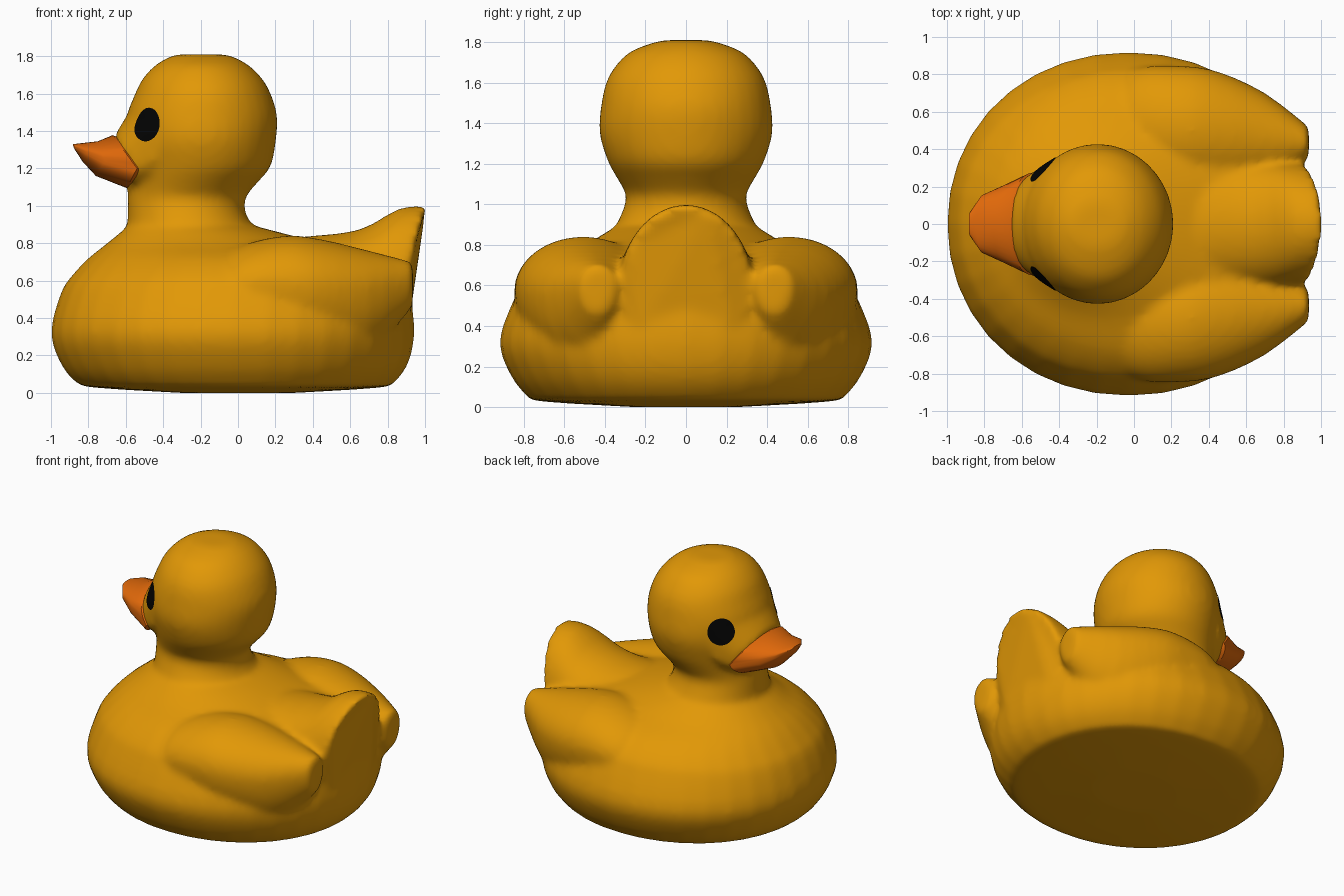
import bpy, bmesh, math
from mathutils import Vector, Matrix

if "Cube" in bpy.data.objects:
    bpy.data.objects.remove(bpy.data.objects["Cube"])

N = 36


def material(name, rgb):
    m = bpy.data.materials.new(name)
    m.diffuse_color = (*rgb, 1)
    m.use_nodes = True
    m.node_tree.nodes["Principled BSDF"].inputs["Base Color"].default_value = m.diffuse_color
    return m


YELLOW = material("warm yellow", (0.76, 0.315, 0.002))
ORANGE = material("beak orange", (0.74, 0.138, 0.003))
BLACK = material("eye black", (0.001, 0.001, 0.001))


def flat_ring(z, x0, x1, hy, power=0.96):
    """Horizontal rounded ring from x0 to x1, half width hy."""
    def p(v):
        return math.copysign(abs(v) ** power, v)
    cx, a = (x0 + x1) / 2, (x1 - x0) / 2
    return [Vector((cx + a * p(math.cos(t)), hy * p(math.sin(t)), z))
            for t in (2 * math.pi * i / N for i in range(N))]


def bent_ring(top, side, bottom, hy, yc=0):
    """Upright ring through top, side and bottom (x, z) points."""
    pts = []
    for i in range(N):
        t = 2 * math.pi * i / N
        s = math.sin(t)
        end = top if s > 0 else bottom
        pts.append(Vector((side[0] + (end[0] - side[0]) * abs(s), yc + hy * math.cos(t),
                           side[1] + (end[1] - side[1]) * abs(s))))
    return pts


def curved(rings, steps=3):
    """Extra rings along a smooth curve through the given ones."""
    out = []
    for k in range(len(rings) - 1):
        a, b, c, d = (rings[min(max(k + o, 0), len(rings) - 1)] for o in (-1, 0, 1, 2))
        for t in (i / steps for i in range(steps)):
            out.append([q + (r - p) * (t / 2) + (2 * p - 5 * q + 4 * r - s) * (t * t / 2)
                        + (3 * q - p - 3 * r + s) * (t ** 3 / 2)
                        for p, q, r, s in zip(a, b, c, d)])
    return out + [rings[-1]]


def loft(bm, rings):
    """Closed skin over a row of rings."""
    vs = [[bm.verts.new(p) for p in r] for r in rings]
    faces = [bm.faces.new(vs[0]), bm.faces.new(vs[-1])]
    for a, b in zip(vs, vs[1:]):
        for i in range(N):
            j = (i + 1) % N
            faces.append(bm.faces.new((a[i], a[j], b[j], b[i])))
    bmesh.ops.recalc_face_normals(bm, faces=faces)


def make(name, bm, mat):
    me = bpy.data.meshes.new(name)
    bm.to_mesh(me)
    bm.free()
    me.materials.append(mat)
    ob = bpy.data.objects.new(name, me)
    bpy.context.collection.objects.link(ob)
    return ob


def activate(ob):
    bpy.ops.object.select_all(action='DESELECT')
    ob.select_set(True)
    bpy.context.view_layer.objects.active = ob


bm = bmesh.new()
# belly and shoulders
loft(bm, curved([flat_ring(*r) for r in (
    (0.0, -.3, .3, .25), (.028, -.76, .75, .71), (.06, -.87, .84, .79),
    (.17, -.955, .915, .872), (.33, -1.0, .943, .92), (.54, -.945, .92, .845),
    (.63, -.885, .88, .79), (.72, -.80, .78, .68), (.80, -.70, .45, .50),
    (.89, -.59, .10, .35))]))
# neck and head
loft(bm, curved([flat_ring(*r, 1.0) for r in (
    (.76, -.66, .15, .42), (.85, -.60, .11, .37), (.95, -.59, .045, .32),
    (1.04, -.59, .04, .295), (1.12, -.58, .10, .335), (1.21, -.58, .175, .385),
    (1.35, -.595, .203, .427), (1.48, -.595, .21, .42), (1.60, -.55, .175, .395),
    (1.68, -.51, .13, .35), (1.75, -.445, .06, .28), (1.795, -.37, -.02, .17),
    (1.81, -.32, -.08, .10))]))
# cheeks tapering to the beak
loft(bm, [bent_ring((-.52, 1.60), (-.42, 1.33), (-.5, 1.08), .35),
          bent_ring((-.665, 1.37), (-.56, 1.2), (-.60, 1.10), .255)])
# tail
loft(bm, curved([bent_ring(*r) for r in (
    ((.0, .78), (.0, .6), (.0, .4), .35), ((.3, .83), (.3, .6), (.3, .4), .37),
    ((.64, .87), (.62, .58), (.62, .4), .36), ((.86, .985), (.78, .57), (.8, .35), .34),
    ((1.01, 1.0), (.88, .57), (.93, .35), .33))]))
# wings: x, centre y, half width, bottom, side height, top
for s in (-1, 1):
    loft(bm, curved([bent_ring((x, zt), (x, zs), (x, zb), hy, s * yc)
                     for x, yc, hy, zb, zs, zt in (
        (-.25, .52, .18, .30, .45, .63), (0, .52, .31, .22, .56, .78),
        (.25, .51, .335, .20, .58, .84), (.45, .49, .325, .20, .57, .82),
        (.70, .46, .24, .22, .56, .76), (.935, .435, .085, .46, .60, .70))]))
body = make("duck_body", bm, YELLOW)

# fuse the parts into one soft skin
activate(body)
rm = body.modifiers.new("fuse", 'REMESH')
rm.mode = 'VOXEL'
rm.voxel_size = 0.02
sm = body.modifiers.new("soften", 'SMOOTH')
sm.factor = 0.5
sm.iterations = 12
for m in ("fuse", "soften"):
    bpy.ops.object.modifier_apply(modifier=m)
bpy.ops.object.shade_smooth()

# beak
bm = bmesh.new()
loft(bm, [bent_ring(*r) for r in (
    ((-.58, 1.34), (-.48, 1.2), (-.52, 1.13), .22),
    ((-.67, 1.378), (-.54, 1.2), (-.595, 1.095), .275),
    ((-.75, 1.345), (-.71, 1.24), (-.76, 1.16), .20),
    ((-.84, 1.335), (-.81, 1.285), (-.83, 1.235), .155),
    ((-.882, 1.33), (-.88, 1.315), (-.872, 1.30), .06))])
beak = make("beak", bm, ORANGE)
activate(beak)
bpy.ops.object.shade_smooth_by_angle(angle=math.radians(50))

# eyes: discs wrapped on the head, mirrored
bm = bmesh.new()
rows = [[bm.verts.new((r * math.cos(2 * math.pi * i / N), r * math.sin(2 * math.pi * i / N), 0))
         for i in range(N)] for r in (.015, .03, .045, .06, .075, .091)]
bm.faces.new(rows[0])
for a, b in zip(rows, rows[1:]):
    for i in range(N):
        j = (i + 1) % N
        bm.faces.new((a[i], b[i], b[j], a[j]))
normal = Vector((-.7, .7, .08)).normalized()
bm.transform(Matrix.Translation((-.484, .292, 1.435)) @ normal.to_track_quat('Z', 'Y').to_matrix().to_4x4())
eyes = make("eyes", bm, BLACK)
wrap = eyes.modifiers.new("wrap", 'SHRINKWRAP')
wrap.target = body
wrap.wrap_mode = 'ABOVE_SURFACE'
wrap.offset = 0.004
mir = eyes.modifiers.new("mirror", 'MIRROR')
mir.use_axis = (False, True, False)
activate(eyes)
bpy.ops.object.shade_smooth()
